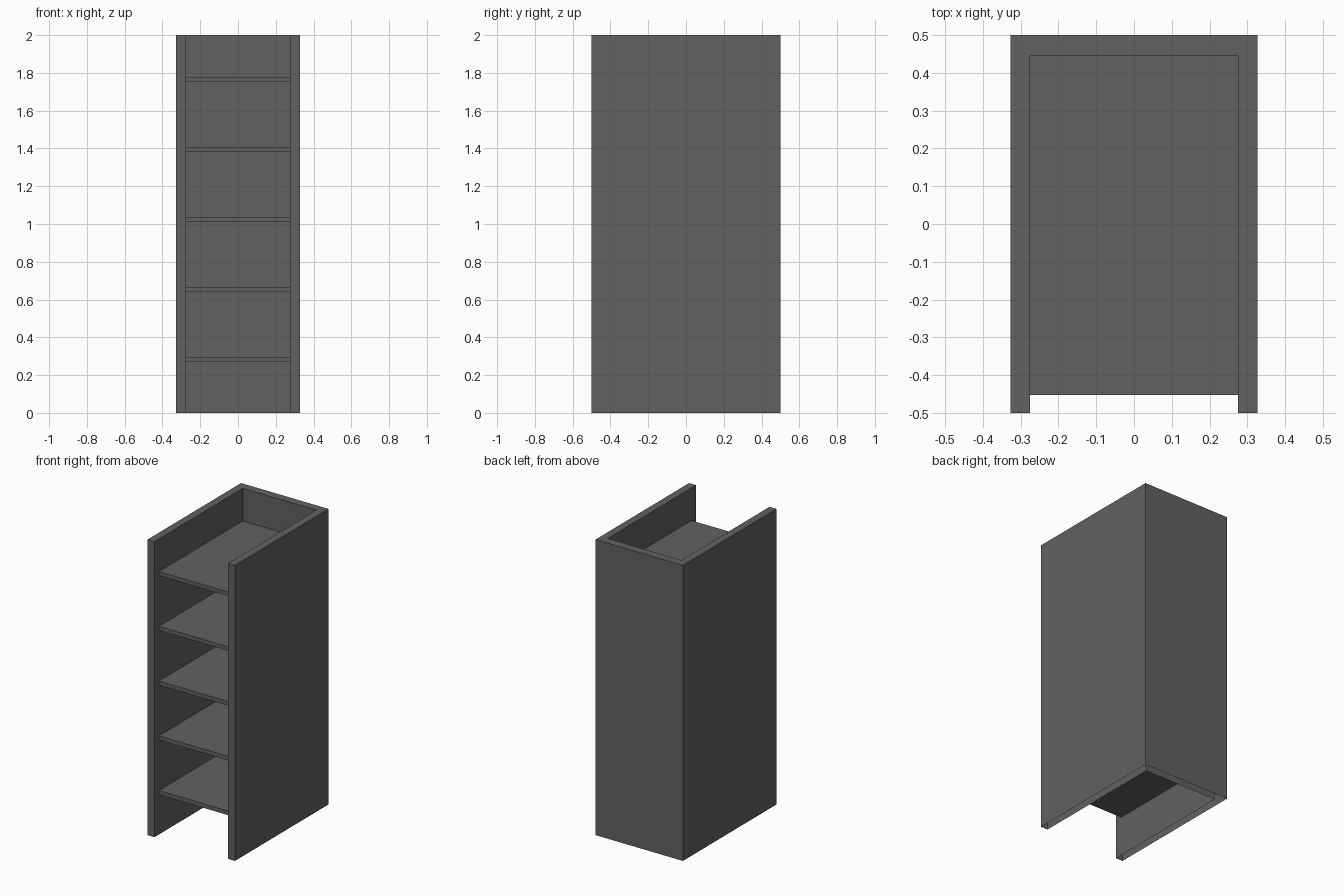
import bpy
import bmesh

if "Cube" in bpy.data.objects:
    bpy.data.objects.remove(bpy.data.objects["Cube"])

HALF_W, HALF_D, HEIGHT = 0.327, 0.5, 2.0
INNER_W, INNER_BACK = 0.275, 0.444      # inside faces of the walls
SHELF_FRONT, SHELF_T = -0.452, 0.028

grey = bpy.data.materials.new("dark_grey")
grey.diffuse_color = (0.12, 0.12, 0.12, 1)
grey.use_nodes = True
grey.node_tree.nodes["Principled BSDF"].inputs["Base Color"].default_value = grey.diffuse_color


def prism(name, outline, z0, z1, bottom=True):
    """Extrude a counter-clockwise outline from z0 to z1."""
    bm = bmesh.new()
    lo = [bm.verts.new((x, y, z0)) for x, y in outline]
    hi = [bm.verts.new((x, y, z1)) for x, y in outline]
    n = len(outline)
    for i in range(n):
        j = (i + 1) % n
        bm.faces.new((lo[i], lo[j], hi[j], hi[i]))
    bm.faces.new(hi)
    if bottom:
        bm.faces.new(lo[::-1])
    mesh = bpy.data.meshes.new(name)
    bm.to_mesh(mesh)
    bm.free()
    mesh.materials.append(grey)
    obj = bpy.data.objects.new(name, mesh)
    bpy.context.collection.objects.link(obj)
    return obj


# Case: two sides and a back in one U-shaped wall, left uncapped underneath
right_half = [(INNER_W, INNER_BACK), (INNER_W, -HALF_D),
              (HALF_W, -HALF_D), (HALF_W, HALF_D)]
left_half = [(-x, y) for x, y in reversed(right_half)]
prism("case_walls", right_half + left_half, 0, HEIGHT, bottom=False)

# Five evenly spaced shelves, set back from the front
shelf = [(-INNER_W, SHELF_FRONT), (INNER_W, SHELF_FRONT),
         (INNER_W, INNER_BACK), (-INNER_W, INNER_BACK)]
for i in range(5):
    top = 0.297 + i * 0.3705
    prism(f"shelf_{i + 1}", shelf, top - SHELF_T, top)
